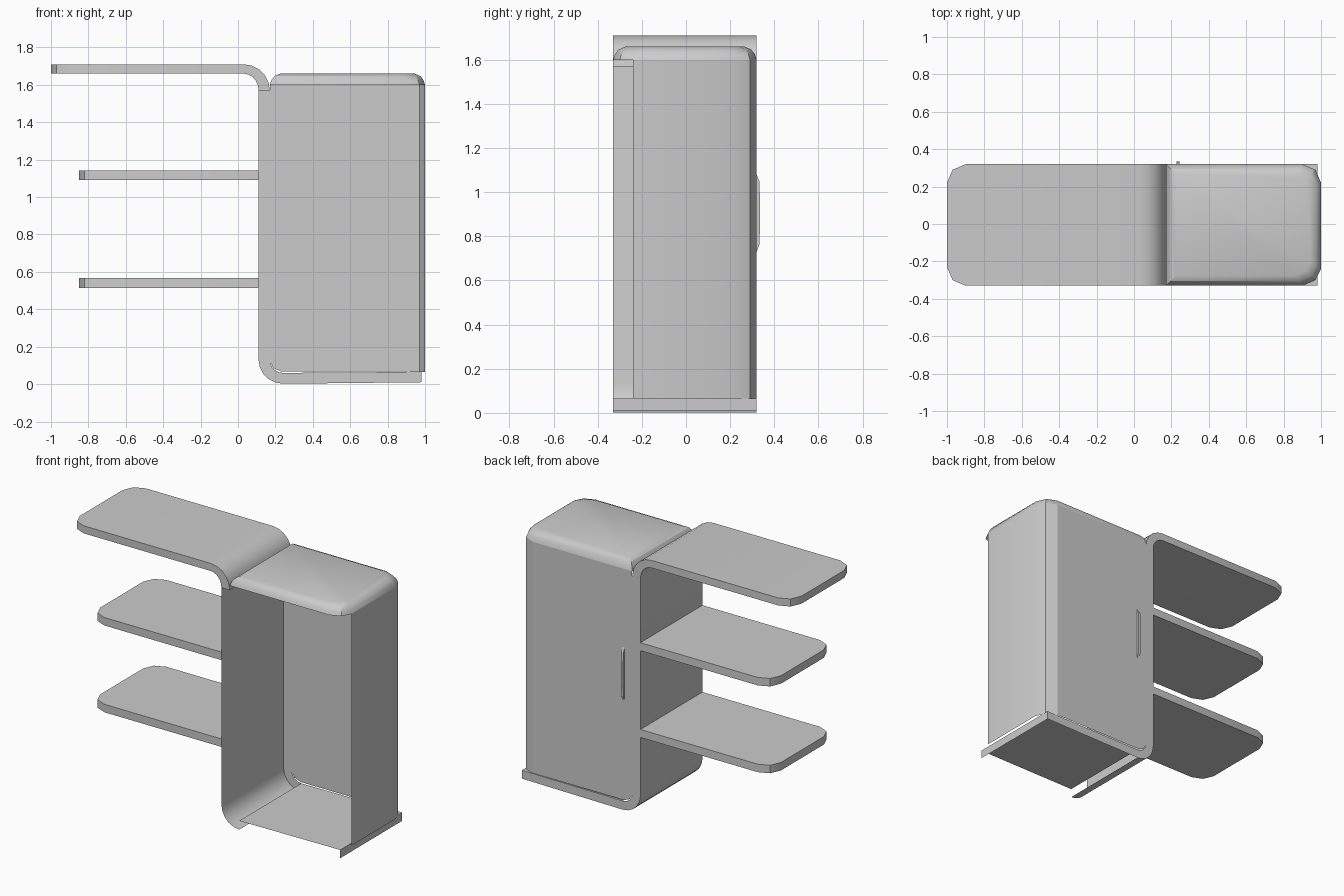
import bpy, bmesh
from math import sin, cos, pi

if "Cube" in bpy.data.objects:
    bpy.data.objects.remove(bpy.data.objects["Cube"])

YC = -0.005   # depth centre of the boards
W = 0.325     # half depth
# (distance from the end, half depth) of a rounded board end
ROUND = [(0, 0.225), (0.03, 0.295), (0.10, W)]


def make(name, verts, faces, smooth=True, recalc=True):
    me = bpy.data.meshes.new(name)
    me.from_pydata([(x, y + YC, z) for x, y, z in verts], [], faces)
    bm = bmesh.new()
    bm.from_mesh(me)
    bmesh.ops.remove_doubles(bm, verts=bm.verts, dist=1e-5)
    if recalc:
        bmesh.ops.recalc_face_normals(bm, faces=bm.faces)
    bm.to_mesh(me)
    bm.free()
    ob = bpy.data.objects.new(name, me)
    bpy.context.collection.objects.link(ob)
    if smooth:
        bpy.ops.object.select_all(action='DESELECT')
        ob.select_set(True)
        bpy.context.view_layer.objects.active = ob
        bpy.ops.object.shade_smooth_by_angle(angle=0.5)
    return ob


def board(name, stations, sides):
    """Loft stations (ax, az, bx, bz, half depth); sides: a, b, f(ront), k(back)."""
    verts, faces = [], []
    for ax, az, bx, bz, w in stations:
        verts += [(ax, -w, az), (ax, w, az), (bx, w, bz), (bx, -w, bz)]
    quad = {'a': (0, 1), 'k': (1, 2), 'b': (2, 3), 'f': (3, 0)}
    for i, s in enumerate(sides):
        for c in s:
            p, q = quad[c]
            faces.append((4*i + p, 4*i + 4 + p, 4*i + 4 + q, 4*i + q))
    n = len(verts)
    faces += [(3, 2, 1, 0), (n - 4, n - 3, n - 2, n - 1)]
    return make(name, verts, faces)


# Continuous S-shaped board: top shelf, upright, base
st, sides = [], []
for d, w in ROUND:
    st.append((-1 + d, 1.71, -1 + d, 1.66, w))
N = 5
for i in range(N + 1):
    t = pi/2*i/N
    st.append((0.03 + 0.14*sin(t), 1.57 + 0.14*cos(t),
               0.03 + 0.08*sin(t), 1.57 + 0.09*cos(t), W))
sides += ['abfk'] * (len(st) - 1)
for i in range(N + 1):
    t = pi/2*i/N
    st.append((0.24 - 0.07*cos(t), 0.13 - 0.07*sin(t),
               0.24 - 0.13*cos(t), 0.13 - 0.128*sin(t), W))
    sides.append('bk')          # hidden inner face and front edge are open
st.append((0.98, 0.065, 0.98, 0.01, W))
sides.append('ak')              # floor sheet only, no underside
board("s_shaped_board", st, sides)

# Two side shelves
for k, z in enumerate((0.515, 1.09)):
    st = [(-0.85 + d, z + 0.053, -0.85 + d, z, w) for d, w in ROUND]
    st.append((0.11, z + 0.053, 0.11, z, W))
    board(f"shelf_{k + 1}", st, ['abfk'] * 3)

# Cabinet side wall with its rounded rear corner
plan = [(0.9, W), (0.97, 0.295), (1, 0.225), (1, -0.235)]
n = len(plan)
make("cabinet_side_wall",
     [(x, y, z) for z in (0.065, 1.6) for x, y in plan],
     [(i + 1, i, i + n, i + n + 1) for i in range(n - 1)], recalc=False)

# Door panel, lower corner following the board's curve
door = [(0.17, 1.6), (0.17, 0.12), (0.19, 0.085), (0.23, 0.068), (0.9, 0.068), (0.9, 1.6)]
make("door_panel", [(x, W, z) for x, z in door], [tuple(range(len(door)))],
     smooth=False, recalc=False)

# Cabinet top: softly rounded cap
ring = [(0.17, -W), (0.9, -W), (0.97, -0.295), (1, -0.235),
        (1, 0.225), (0.97, 0.295), (0.9, W), (0.17, W)]
verts, faces, m = [], [], len(ring)
cx, hx = 0.585, 0.415
for inset, z in ((0, 1.6), (0.008, 1.625), (0.025, 1.647), (0.055, 1.66)):
    for x, y in ring:
        verts.append((cx + (x - cx)*(hx - inset)/hx, y*(W - inset)/W, z))
for r in range(3):
    faces += [(r*m + i, r*m + (i + 1) % m, (r + 1)*m + (i + 1) % m, (r + 1)*m + i)
              for i in range(m)]
faces.append(tuple(range(3*m, 4*m)))
make("cabinet_top", verts, faces, recalc=False)

# Door handle: slim bar with tapered ends
side = [(W, 0.73), (W + 0.012, 0.76), (W + 0.015, 0.83), (W + 0.015, 0.98),
        (W + 0.012, 1.05), (W, 1.08)]
c = len(side)
make("door_handle", [(x, y, z) for x in (0.226, 0.242) for y, z in side],
     [tuple(range(c)), tuple(range(2*c - 1, c - 1, -1))] +
     [(i, (i + 1) % c, c + (i + 1) % c, c + i) for i in range(c)], smooth=False)
